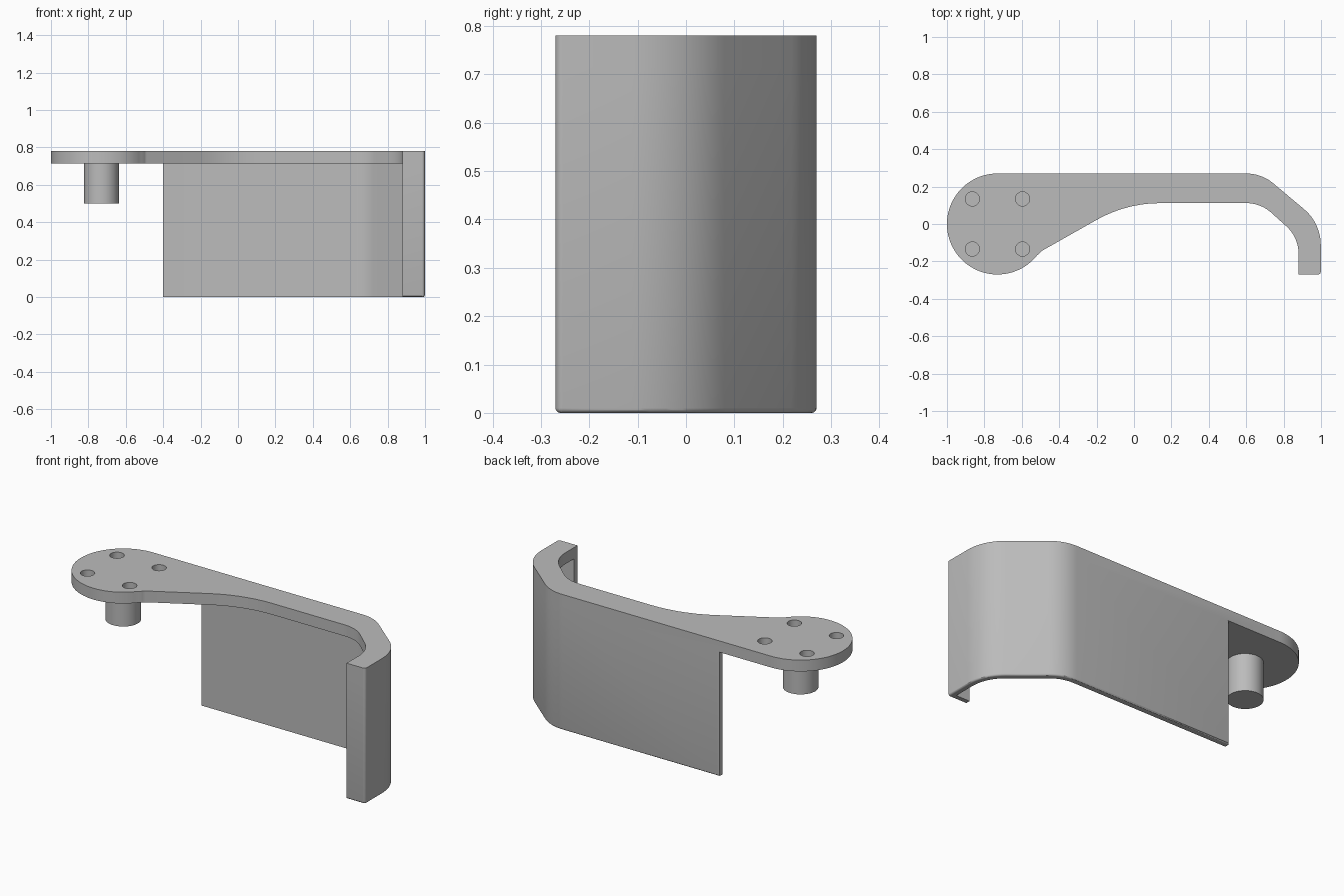
import bpy, bmesh
from math import radians, sin, cos
from mathutils import Vector

if "Cube" in bpy.data.objects:
    bpy.data.objects.remove(bpy.data.objects["Cube"])

grey = bpy.data.materials.new("plain grey")
grey.use_nodes = True
grey.diffuse_color = (0.5, 0.5, 0.5, 1)
grey.node_tree.nodes["Principled BSDF"].inputs["Base Color"].default_value = (0.5, 0.5, 0.5, 1)

PLATE_Z, TOP_Z = 0.715, 0.78
WALL = 0.032
CENTRE = Vector((-0.73, 0))
R = 0.27


def trace(start, heading, moves):
    """Walk a path: a number is a straight run, a (radius, turn) pair is an arc."""
    p, h = Vector(start), radians(heading)
    pts = [p.copy()]
    for m in moves:
        if not isinstance(m, tuple):
            p = p + m * Vector((cos(h), sin(h)))
            pts.append(p.copy())
            continue
        radius, turn = m[0], radians(m[1])
        side = 1 if turn > 0 else -1
        hub = p + side * radius * Vector((-sin(h), cos(h)))
        arm, steps = p - hub, max(4, round(abs(m[1]) / 4))
        for i in range(1, steps + 1):
            a = turn * i / steps
            p = hub + Vector((arm.x * cos(a) - arm.y * sin(a), arm.x * sin(a) + arm.y * cos(a)))
            pts.append(p.copy())
        h += turn
    return pts


def outer_path(x, inset=0.0):
    """Back edge, both bends and the straight run to the hooked end."""
    path = trace((x, R - inset), 0, [0.6 - x, (0.225 - inset, -40), 0.215, (0.25 - inset, -50)])
    return path


def to_object(bm, name):
    bmesh.ops.recalc_face_normals(bm, faces=bm.faces)
    mesh = bpy.data.meshes.new(name)
    bm.to_mesh(mesh)
    bm.free()
    mesh.materials.append(grey)
    ob = bpy.data.objects.new(name, mesh)
    bpy.context.collection.objects.link(ob)
    return ob


def prism(points, z0, z1):
    bm = bmesh.new()
    base = [bm.verts.new((p.x, p.y, z0)) for p in points]
    face = bm.faces.new(base)
    top = bmesh.ops.extrude_face_region(bm, geom=[face])["geom"]
    bmesh.ops.translate(bm, verts=[v for v in top if isinstance(v, bmesh.types.BMVert)],
                        vec=(0, 0, z1 - z0))
    return bm, base


def cylinder(name, x, y, radius, z0, z1, sides=48):
    bm = bmesh.new()
    bmesh.ops.create_cone(bm, cap_ends=True, segments=sides, radius1=radius,
                          radius2=radius, depth=z1 - z0)
    bmesh.ops.translate(bm, verts=bm.verts, vec=(x, y, (z0 + z1) / 2))
    return to_object(bm, name)


def activate(ob):
    bpy.ops.object.select_all(action="DESELECT")
    ob.select_set(True)
    bpy.context.view_layer.objects.active = ob


def combine(target, other, operation):
    mod = target.modifiers.new(operation, "BOOLEAN")
    mod.object, mod.operation, mod.solver = other, operation, "EXACT"
    activate(target)
    bpy.ops.object.modifier_apply(modifier=mod.name)
    bpy.data.objects.remove(other)


# Rounded corner at the hooked end, shared by plate and wall
run = outer_path(0)[-1].y + R - 0.015
end = trace((1, outer_path(0)[-1].y), -90, [run, (0.015, -90)])
bend = outer_path(CENTRE.x)
shift = 1 - bend[-1].x
end = [Vector((p.x - shift, p.y)) for p in end[1:]]

# Top plate: round pad, tapering neck and hooked arm
inner = trace((0.88, -R), 90, [0.11, (0.2, 48), 0.107, (0.2, 42)])
neck = trace((0.14, inner[-1].y), 180, [(0.69, 29.5), 0.33, (0.05, 28)])
spoke = neck[-1] - CENTRE
pad_start = Vector((1, 0)).angle_signed(spoke)
a0 = -abs(pad_start)
a1 = -radians(270)
pad = [CENTRE + R * Vector((cos(a0 + (a1 - a0) * i / 64), sin(a0 + (a1 - a0) * i / 64)))
       for i in range(1, 64)]
bm, _ = prism(bend + end + inner + neck + pad, PLATE_Z, TOP_Z)
bracket = to_object(bm, "bracket")

# Thin wall hanging below the arm, with an inward lip at the hooked end
outer = outer_path(-0.4) + end + [Vector((0.88, -R))]
inside = outer_path(-0.4, WALL)
lip = [Vector((0.88, WALL - R)), Vector((inside[-1].x, WALL - R))]
bm, base = prism(outer + lip + inside[::-1], 0, PLATE_Z)
rim = set(base[:len(outer)])
edges = [e for e in bm.edges if all(v in rim for v in e.verts)]
edges += [e for e in base[0].link_edges if abs(e.verts[0].co.z - e.verts[1].co.z) > 0.1]
bmesh.ops.bevel(bm, geom=edges, offset=0.01, segments=3, profile=0.5, affect="EDGES")
wall = to_object(bm, "wall")
combine(bracket, wall, "UNION")

# Four blind screw holes in the pad
for sx in (-1, 1):
    for sy in (-1, 1):
        hole = cylinder("hole_cutter", CENTRE.x + sx * 0.134, sy * 0.134, 0.038,
                        TOP_Z - 0.05, TOP_Z + 0.05, 32)
        combine(bracket, hole, "DIFFERENCE")

# Round peg under the pad
peg = cylinder("peg", CENTRE.x, 0, 0.093, 0.5, PLATE_Z + 0.005)

for ob in (bracket, peg):
    activate(ob)
    bpy.ops.object.shade_smooth_by_angle(angle=radians(30))
